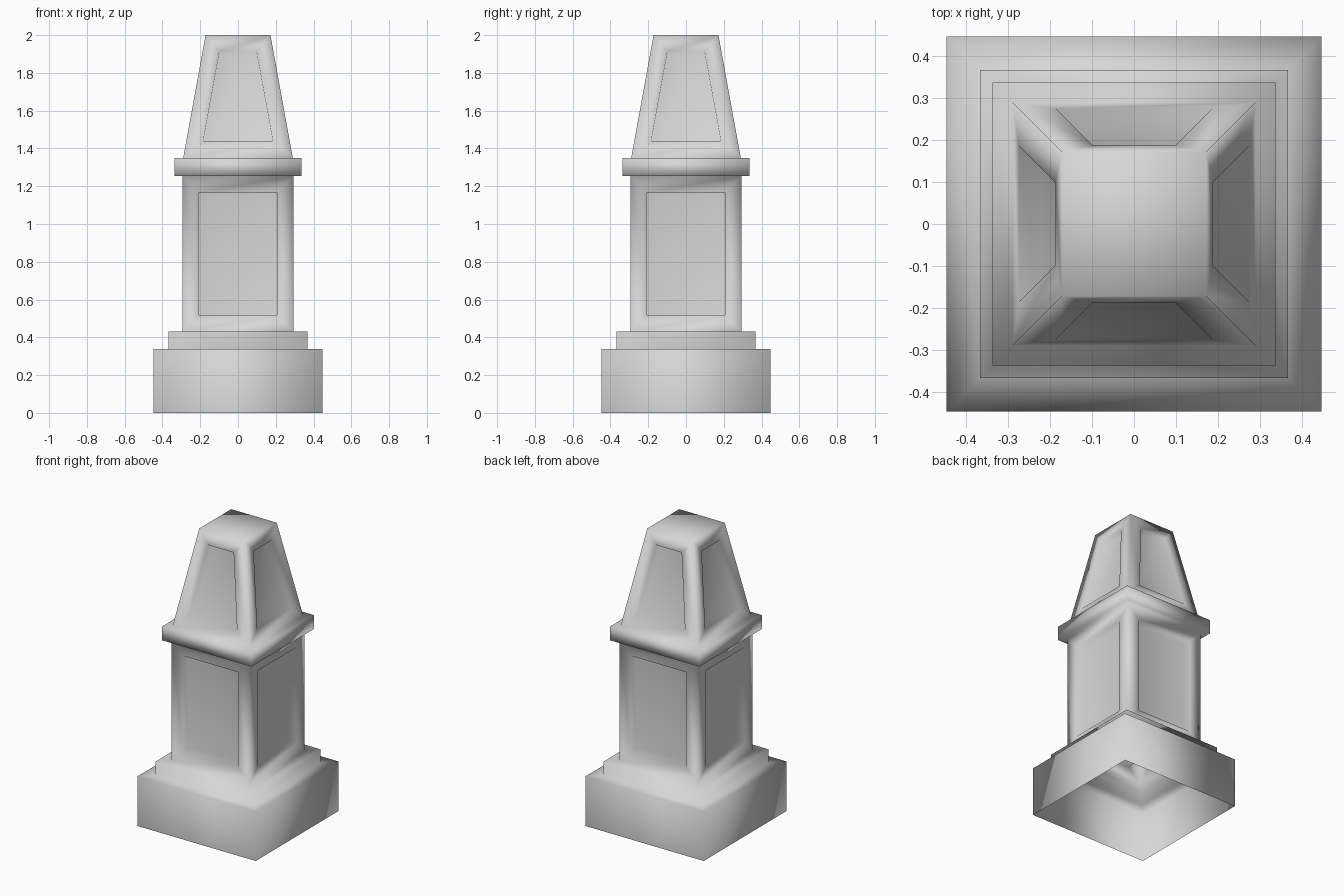
import bpy
import bmesh

cube = bpy.data.objects.get("Cube")
if cube:
    bpy.data.objects.remove(cube, do_unlink=True)

# Stone material
stone = bpy.data.materials.new("stone grey")
stone.use_nodes = True
colour = (0.68, 0.68, 0.68, 1)
stone.diffuse_color = colour
stone.node_tree.nodes["Principled BSDF"].inputs["Base Color"].default_value = colour

# Square profile from the ground up: (half width, height)
profile = [
    (0.447, 0), (0.447, 0.338),       # plinth
    (0.367, 0.338), (0.367, 0.43),    # step
    (0.295, 0.43), (0.295, 1.255),    # shaft
    (0.337, 1.255), (0.337, 1.35),    # collar
    (0.29, 1.35), (0.172, 2),         # tapered cap
]
PANELLED = (4, 8)  # profile spans carrying recessed panels: shaft and cap
MARGIN = 0.088
DEPTH = 0.05
DRAFT = 0.005      # how far the recess walls lean in towards the floor

bm = bmesh.new()
corners = [(-1, -1), (1, -1), (1, 1), (-1, 1)]
rings = [[bm.verts.new((x * h, y * h, z)) for x, y in corners] for h, z in profile]

# Walls and ledges, open underneath
panels = []
for i, (low, high) in enumerate(zip(rings, rings[1:])):
    for j in range(4):
        k = (j + 1) % 4
        face = bm.faces.new((low[j], low[k], high[k], high[j]))
        if i in PANELLED:
            panels.append(face)
bm.faces.new(rings[-1])

# Frame around each panel, then the recess itself
for thickness, depth in ((MARGIN, 0), (DRAFT, -DEPTH)):
    bm.normal_update()
    bmesh.ops.inset_individual(bm, faces=panels, thickness=thickness,
                               depth=depth, use_even_offset=True)
bm.normal_update()

# One continuous shell, smooth over every edge
for face in bm.faces:
    face.smooth = True

mesh = bpy.data.meshes.new("stone_post")
bm.to_mesh(mesh)
bm.free()
mesh.materials.append(stone)
post = bpy.data.objects.new("stone_post", mesh)
bpy.context.collection.objects.link(post)

# Large faces dominate the shading, so panels stay flat
shading = post.modifiers.new("area_shading", "WEIGHTED_NORMAL")
shading.mode = "FACE_AREA"
shading.weight = 50
